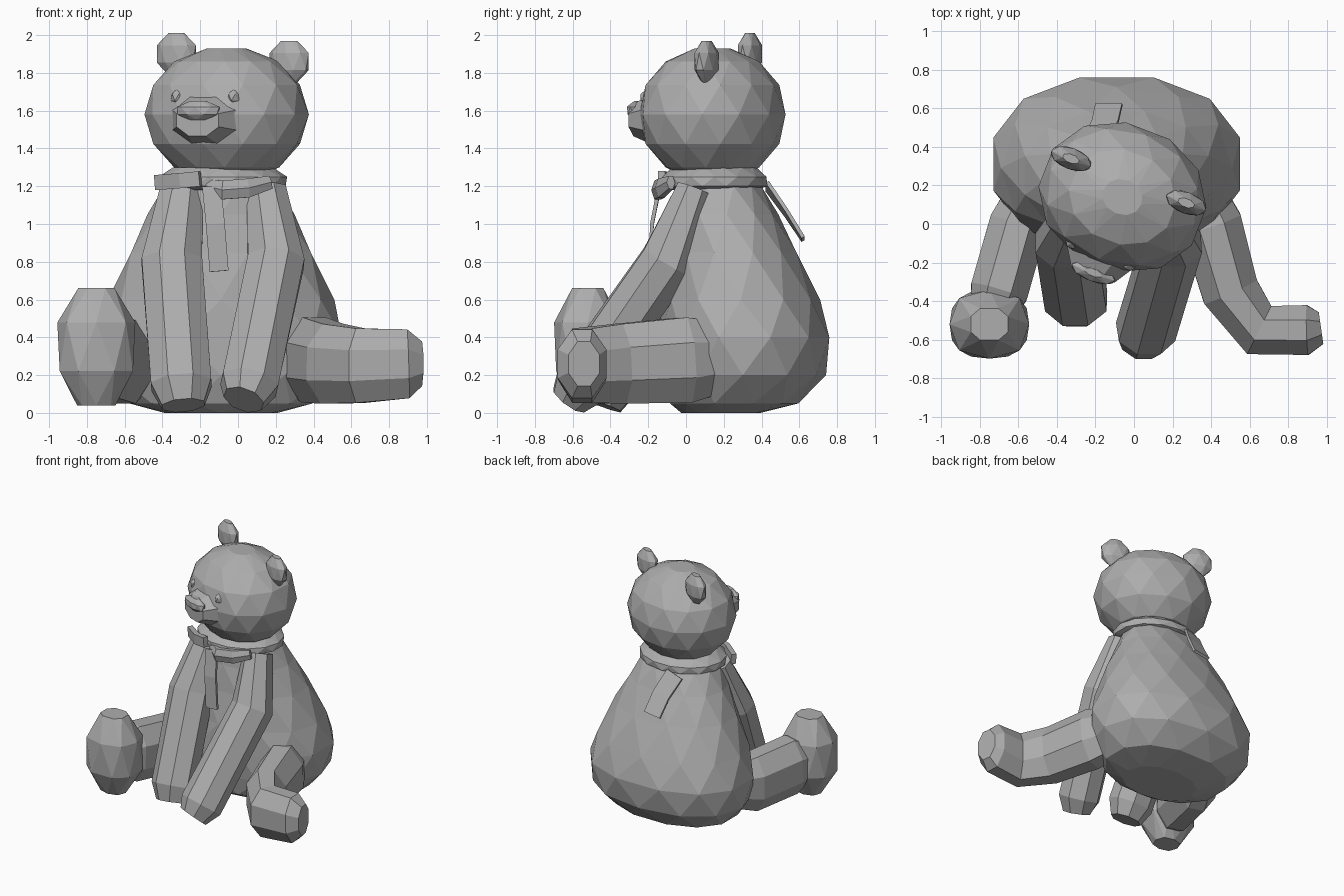
import bpy
import bmesh
from math import pi, sin, cos, radians, copysign
from mathutils import Vector, Matrix

cube = bpy.data.objects.get("Cube")
if cube:
    bpy.data.objects.remove(cube)

grey = bpy.data.materials.new("soft grey")
grey.use_nodes = True
grey.diffuse_color = (.42, .42, .42, 1)
grey.node_tree.nodes["Principled BSDF"].inputs["Base Color"].default_value = grey.diffuse_color

FORWARD = Vector((0, -1, 0))
UPWARD = Vector((0, 0, 1))


def outline(centre, across, along, sides, shift, power):
    """One closed ring of points; a power below one makes it boxier."""
    points = []
    for i in range(sides):
        angle = 2 * pi * (i + shift) / sides
        c, s = [copysign(abs(f) ** power, f) for f in (cos(angle), sin(angle))]
        points.append(centre + across * c + along * s)
    return points


def skin(name, rings, staggered, matrix):
    """Bridge the rings into a closed, flat-shaded mesh."""
    bm = bmesh.new()
    loops = [[bm.verts.new(point) for point in ring] for ring in rings]
    sides = len(loops[0])
    for k, (a, b) in enumerate(zip(loops, loops[1:])):
        for i in range(sides):
            j = (i + 1) % sides
            if not staggered:
                bm.faces.new((a[i], a[j], b[j], b[i]))
            elif k % 2 == 0:
                bm.faces.new((a[i], a[j], b[i]))
                bm.faces.new((a[j], b[j], b[i]))
            else:
                bm.faces.new((a[i], a[j], b[j]))
                bm.faces.new((a[i], b[j], b[i]))
    bm.faces.new(loops[0])
    bm.faces.new(loops[-1])
    bmesh.ops.recalc_face_normals(bm, faces=bm.faces)
    bm.transform(matrix)
    mesh = bpy.data.meshes.new(name)
    bm.to_mesh(mesh)
    bm.free()
    mesh.materials.append(grey)
    part = bpy.data.objects.new(name, mesh)
    bpy.context.collection.objects.link(part)


def stack(name, levels, sides=12, power=1, matrix=Matrix()):
    """Levels of (centre, half width, half depth), joined by triangles."""
    rings = [outline(Vector(centre), Vector((width, 0, 0)), Vector((0, depth, 0)),
                     sides, (k % 2) / 2, power)
             for k, (centre, width, depth) in enumerate(levels)]
    skin(name, rings, True, matrix)


def ball(name, centre, size, rows=4, sides=8, power=1, matrix=Matrix()):
    """Faceted ellipsoid with flat poles."""
    step = pi / rows
    angles = [step * (k + .5) - pi / 2 for k in range(rows)]
    levels = [(Vector(centre) + UPWARD * size[2] * sin(a) / sin(angles[-1]),
               size[0] * cos(a) ** power, size[1] * cos(a) ** power) for a in angles]
    stack(name, levels, sides, power, matrix)


def limb(name, path, width, height, up=UPWARD, taper=1, rounded=True, sides=8, matrix=Matrix()):
    """Sweep a flat-sided section along a path, optionally rounding both ends."""
    points = [Vector(p) for p in path]
    last = len(points) - 1
    rings = []
    for k, point in enumerate(points):
        heading = (points[min(k + 1, last)] - points[max(k - 1, 0)]).normalized()
        across = heading.cross(up).normalized()
        along = across.cross(heading)
        size = (1 + (taper - 1) * k / last) / cos(pi / sides)
        if rounded and k in (0, last):
            size *= .7
        rings.append(outline(point, across * width * size, along * height * size, sides, .5, 1))
    skin(name, rings, False, matrix)


# Pear-shaped body: depth and backward lean follow the width
pear = [(0, .3), (.05, .5), (.2, .63), (.4, .66), (.6, .6), (.85, .49),
        (1.05, .39), (1.2, .31), (1.3, .2)]
stack("body", [((-.09, .08 + .35 * w, z), w, .7 * w) for z, w in pear], power=.9)

# Arms reach down and forward to the ground
limb("right_arm", [(-.3, .05, 1.18), (-.35, -.1, .8), (-.3, -.4, .15), (-.29, -.44, .04)],
     .16, .14, FORWARD)
limb("left_arm", [(.15, .05, 1.18), (.2, -.1, .8), (.06, -.56, .15), (.03, -.62, .07)],
     .15, .14, FORWARD)

# Legs: the right foot points up, the left foot lies turned outward
limb("right_leg", [(-.5, .25, .3), (-.6, 0, .27), (-.7, -.35, .3), (-.75, -.5, .3)],
     .15, .22)
ball("right_foot", (-.75, -.52, .35), (.22, .19, .31), power=.8)
limb("left_leg", [(.3, .25, .3), (.4, 0, .28), (.5, -.35, .26), (.65, -.55, .25),
                  (.9, -.55, .26), (.97, -.54, .26)], .17, .24, taper=.7)

# Head, turned a little towards the model's right
turn = Matrix.Translation((-.06, .14, 0)) @ Matrix.Rotation(radians(-21), 4, UPWARD)
ball("head", (0, 0, 1.58), (.44, .38, .35), rows=7, sides=12, power=.95, matrix=turn)
limb("muzzle", [(0, -.2, 1.57), (0, -.33, 1.55), (0, -.43, 1.55)], .24, .17,
     taper=.5, rounded=False, matrix=turn)
ball("nose", (0, -.42, 1.6), (.13, .05, .05), matrix=turn)

# Ears and eyes
for name, x in (("right", -1), ("left", 1)):
    ball(name + "_ear", (x * .32, .09, 1.88 - x * .02), (.12, .06, .11), matrix=turn)
    ball(name + "_eye", (x * .16, -.3, 1.67), (.04, .05, .04), sides=6, matrix=turn)

# Neckerchief: a band, a front knot and loose ends
band = [(1.18, .27), (1.2, .34), (1.25, .34), (1.3, .27)]
stack("neck_band", [((-.08, .15, z), w, .83 * w) for z, w in band], sides=14)
limb("band_corner", [(-.2, -.13, 1.24), (-.3, -.1, 1.23), (-.43, 0, 1.22)],
     .04, .02, FORWARD, rounded=False, sides=4)
limb("knot", [(-.16, -.1, 1.2), (-.08, -.15, 1.18), (.05, -.13, 1.19), (.17, -.08, 1.22)],
     .05, .03, FORWARD, sides=6)
limb("front_tail", [(-.14, -.14, 1.2), (-.12, -.18, 1), (-.1, -.19, .75)],
     .05, .01, FORWARD, rounded=False, sides=4)
limb("back_tail", [(-.2, .43, 1.2), (-.15, .53, 1.06), (-.13, .62, .92)],
     .07, .01, FORWARD, rounded=False, sides=4)
